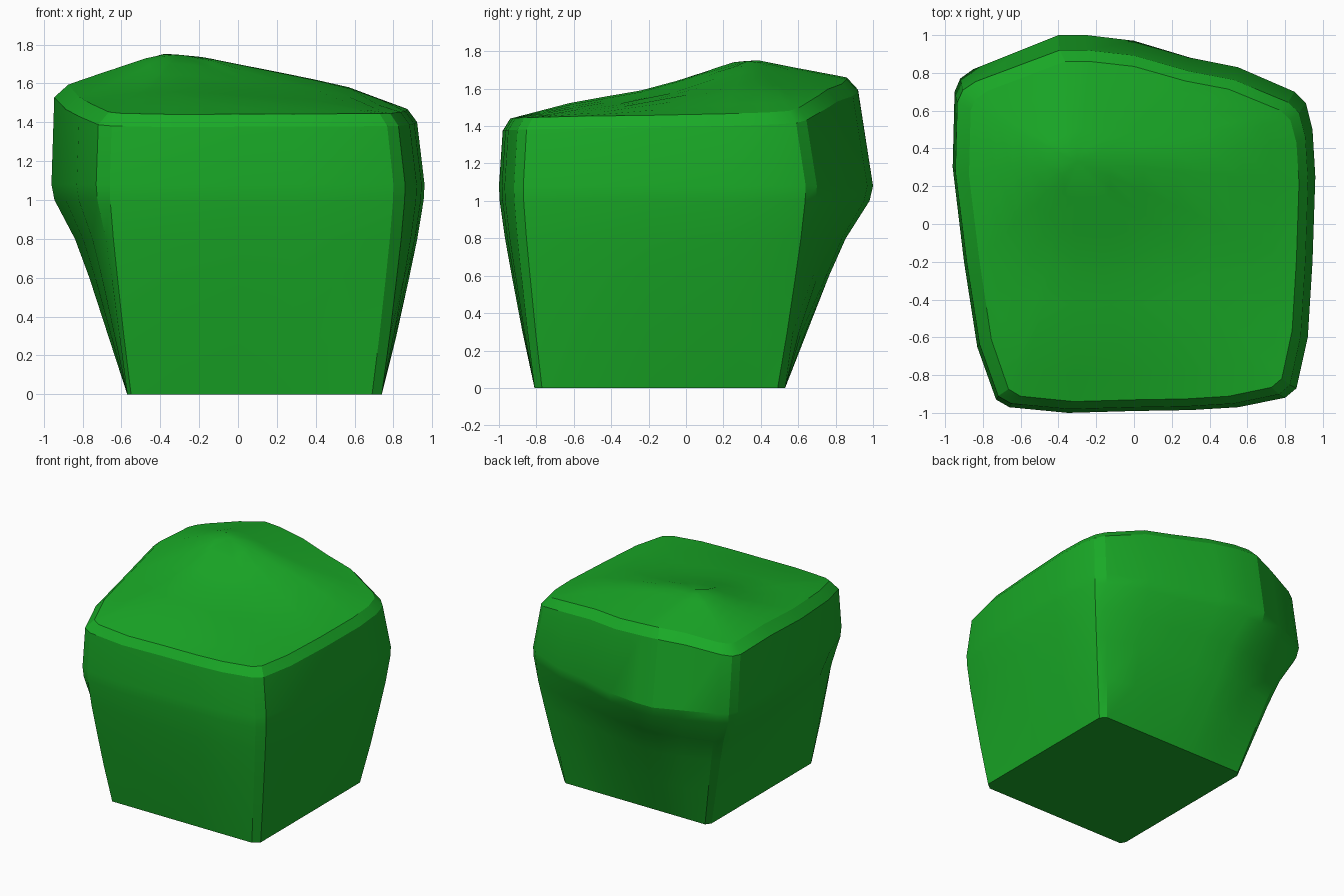
import bpy, bmesh, math

if "Cube" in bpy.data.objects:
    bpy.data.objects.remove(bpy.data.objects["Cube"])

# Widest outline (height 1.08), one list per side, counter-clockwise from the front left
SIDES = [
    [(-.66, -.97), (-.35, -1), (0, -.99), (.3, -.985), (.55, -.97), (.8, -.92)],
    [(.86, -.87), (.92, -.6), (.945, -.2), (.96, .25), (.945, .5), (.91, .64)],
    [(.85, .7), (.55, .83), (.3, .88), (0, .97), (-.25, 1), (-.4, 1), (-.6, .92), (-.85, .82)],
    [(-.92, .77), (-.95, .7), (-.96, .3), (-.9, -.2), (-.83, -.65), (-.73, -.93)],
]
# Base edges matching each side
BASE = [((-.55, -.81), (.69, -.81)), ((.74, -.77), (.74, .49)),
        ((.70, .53), (-.54, .53)), ((-.57, .49), (-.57, -.77))]
# Outward growth of front/right and back/left sides at each height
LEVELS = [(0, 0, 0), (.3, .34, .25), (.6, .64, .5), (.8, .83, .69),
          (1.0, .98, .96), (1.08, 1, 1)]
# Top silhouettes seen from the front and from the right
FX = [(-.95, 1.56), (-.87, 1.6), (-.45, 1.74), (-.36, 1.755), (-.2, 1.74),
      (.2, 1.66), (.55, 1.59), (.87, 1.47), (.95, 1.43)]
GY = [(-.94, 1.44), (-.6, 1.53), (-.2, 1.6), (.1, 1.69), (.27, 1.75),
      (.38, 1.755), (.86, 1.66), (.95, 1.6)]


def interp(pts, v):
    if v <= pts[0][0]:
        return pts[0][1]
    for (a, za), (b, zb) in zip(pts, pts[1:]):
        if v <= b:
            return za + (zb - za) * (v - a) / (b - a)
    return pts[-1][1]


def top_z(x, y):
    return 1.44 + (interp(FX, x) - 1.44) * (interp(GY, y) - 1.44) / .315


def inset(p, left, right, front, back):
    x, y = p
    return x * (right if x > 0 else left), y * (back if y > 0 else front)


wide = [p for s in SIDES for p in s]
rings = []

# Flaring walls
for z, grow_fr, grow_bl in LEVELS:
    ring = []
    for i, side in enumerate(SIDES):
        g = grow_fr if i < 2 else grow_bl
        (ax, ay), (bx, by) = BASE[i]
        axis = i % 2
        span = side[-1][axis] - side[0][axis]
        for p in side:
            t = (p[axis] - side[0][axis]) / span
            x0, y0 = ax + (bx - ax) * t, ay + (by - ay) * t
            ring.append((x0 + (p[0] - x0) * g, y0 + (p[1] - y0) * g, z))
    rings.append(ring)

# Shoulder and chamfered rim
rim = [inset(p, .91, .91, .94, .86) for p in wide]
shoulder = [inset(p, .985, .96, .98, .92) for p in wide]
rings.append([(x, y, top_z(*r) - .065) for (x, y), r in zip(shoulder, rim)])
rings.append([(x, y, top_z(x, y)) for x, y in rim])

# Domed top, shrinking towards the peak
cx, cy = -.3, .33
for s in (.88, .75, .6, .45, .3, .15):
    pts = [(cx + (x - cx) * s, cy + (y - cy) * s) for x, y in rim]
    rings.append([(x, y, top_z(x, y)) for x, y in pts])

bm = bmesh.new()
loops = [[bm.verts.new(c) for c in r] for r in rings]
n = len(wide)
for lo, hi in zip(loops, loops[1:]):
    for i in range(n):
        j = (i + 1) % n
        bm.faces.new((lo[i], lo[j], hi[j], hi[i]))
bm.faces.new(loops[0][::-1])
peak = bm.verts.new((cx, cy, top_z(cx, cy)))
for i in range(n):
    bm.faces.new((loops[-1][i], loops[-1][(i + 1) % n], peak))
bmesh.ops.recalc_face_normals(bm, faces=bm.faces)

mesh = bpy.data.meshes.new("bush")
bm.to_mesh(mesh)
bm.free()
bush = bpy.data.objects.new("bush", mesh)
bpy.context.collection.objects.link(bush)

green = bpy.data.materials.new("leaf_green")
green.diffuse_color = (.01, .4, .02, 1)
green.use_nodes = True
green.node_tree.nodes["Principled BSDF"].inputs["Base Color"].default_value = green.diffuse_color
mesh.materials.append(green)

bpy.context.view_layer.objects.active = bush
bush.select_set(True)
bpy.ops.object.shade_smooth_by_angle(angle=math.radians(20))
